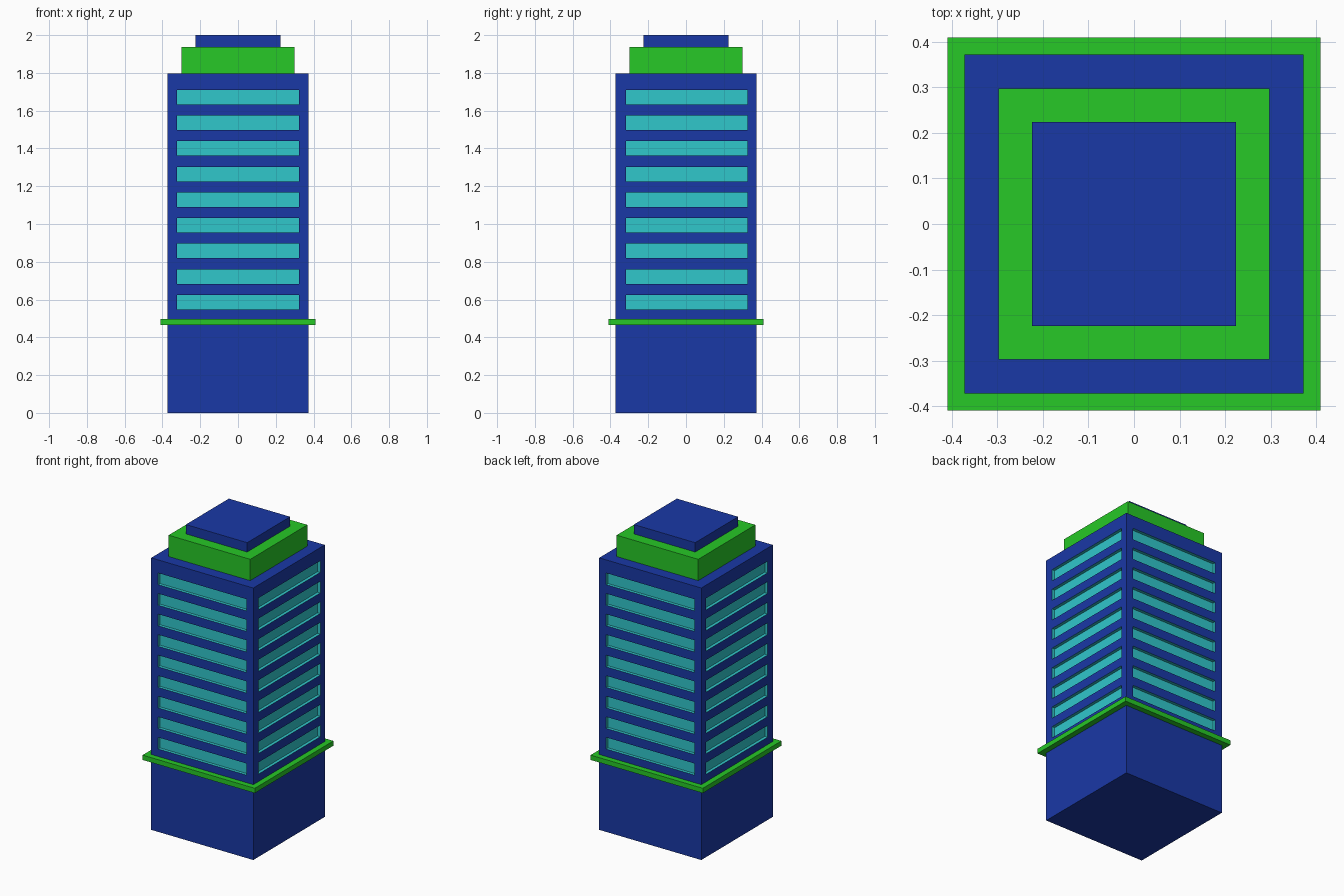
import bpy, bmesh
from mathutils import Matrix, Vector

if "Cube" in bpy.data.objects:
    bpy.data.objects.remove(bpy.data.objects["Cube"])


def material(name, color):
    m = bpy.data.materials.new(name)
    m.diffuse_color = (*color, 1)
    m.use_nodes = True
    m.node_tree.nodes["Principled BSDF"].inputs["Base Color"].default_value = m.diffuse_color
    return m


BLUE = material("blue", (0.01, 0.04, 0.38))
GREEN = material("green", (0.02, 0.58, 0.02))
CYAN = material("cyan", (0.03, 0.57, 0.6))


def boxes(name, items, mat):
    """One object made of boxes, each given as (centre, size)."""
    bm = bmesh.new()
    for centre, size in items:
        bmesh.ops.create_cube(bm, size=1, matrix=Matrix.Translation(centre)
                              @ Matrix.Diagonal((*size, 1)))
    me = bpy.data.meshes.new(name)
    bm.to_mesh(me)
    bm.free()
    me.materials.append(mat)
    ob = bpy.data.objects.new(name, me)
    bpy.context.collection.objects.link(ob)
    return ob


def slab(name, half, z0, z1, mat):
    return boxes(name, [(Vector((0, 0, (z0 + z1) / 2)), (2 * half, 2 * half, z1 - z0))], mat)


# Stacked blocks of the tower
HALF = 0.373
body = slab("tower_body", HALF, 0, 1.797, BLUE)
slab("ledge", 0.41, 0.466, 0.498, GREEN)
slab("roof_tier", 0.298, 1.797, 1.938, GREEN)
slab("roof_cap", 0.224, 1.938, 2.0, BLUE)

# Recessed window bands on all four sides
DEPTH, LENGTH, HEIGHT = 0.02, 0.644, 0.077
bands = []
for floor in range(9):
    z = 0.586 + floor * 0.1357
    for s in (-1, 1):
        bands.append((Vector((0, s * HALF, z)), (LENGTH, 2 * DEPTH, HEIGHT)))
        bands.append((Vector((s * HALF, 0.004, z)), (2 * DEPTH, LENGTH, HEIGHT)))
cutter = boxes("window_cutter", bands, CYAN)
cutter.hide_render = True
cutter.hide_viewport = True

# Cut the windows; recess faces keep the window colour
body.data.materials.append(CYAN)
cut = body.modifiers.new("windows", 'BOOLEAN')
cut.operation = 'DIFFERENCE'
cut.solver = 'EXACT'
cut.material_mode = 'TRANSFER'
cut.object = cutter
